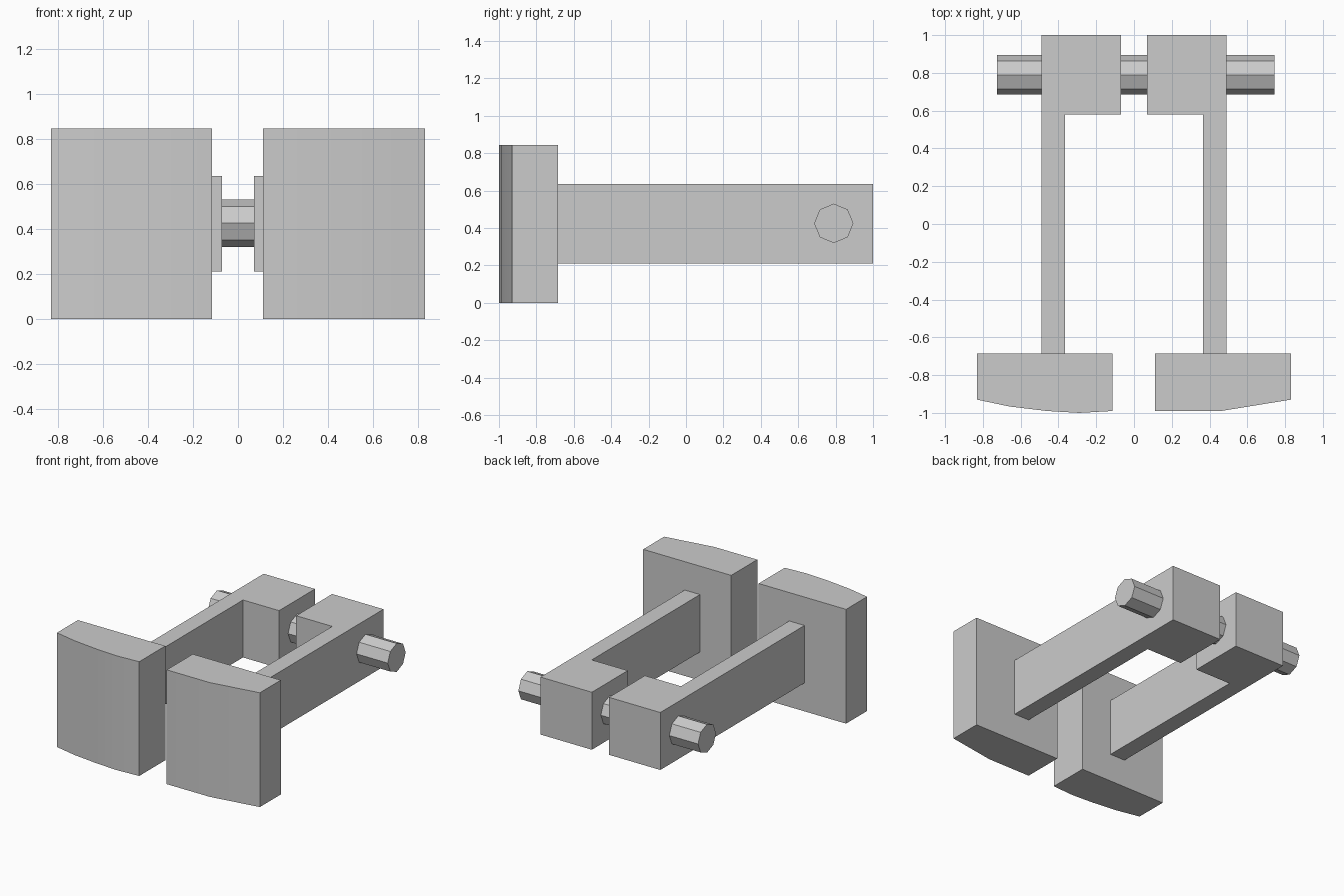
import bpy
import bmesh
import math

cube = bpy.data.objects.get("Cube")
if cube:
    bpy.data.objects.remove(cube, do_unlink=True)

# Single grey finish
grey = bpy.data.materials.new("grey")
grey.use_nodes = True
colour = (0.6, 0.6, 0.6, 1)
grey.diffuse_color = colour
grey.node_tree.nodes["Principled BSDF"].inputs["Base Color"].default_value = colour


def extrude_profile(name, outline, bottom, top, smooth=False):
    """Raise a plan outline (x, y) into a closed solid from bottom to top."""
    bm = bmesh.new()
    lower = [bm.verts.new((x, y, bottom)) for x, y in outline]
    upper = [bm.verts.new((x, y, top)) for x, y in outline]
    bm.faces.new(lower)
    bm.faces.new(upper)
    for i in range(len(outline)):
        bm.faces.new((lower[i - 1], lower[i], upper[i], upper[i - 1]))
    bmesh.ops.recalc_face_normals(bm, faces=bm.faces)
    mesh = bpy.data.meshes.new(name)
    bm.to_mesh(mesh)
    bm.free()
    mesh.materials.append(grey)
    obj = bpy.data.objects.new(name, mesh)
    bpy.context.collection.objects.link(obj)
    if smooth:
        bpy.ops.object.select_all(action="DESELECT")
        obj.select_set(True)
        bpy.context.view_layer.objects.active = obj
        bpy.ops.object.shade_smooth_by_angle(angle=math.radians(30))


# Foot pads with gently curved fronts
right_front = [(-0.83, -0.93), (-0.66, -0.966), (-0.46, -0.99), (-0.29, -1.0), (-0.115, -0.99)]
left_front = [(0.11, -0.99), (0.46, -0.99), (0.83, -0.93)]
for name, front in (("right_pad", right_front), ("left_pad", left_front)):
    back = [(front[-1][0], -0.685), (front[0][0], -0.685)]
    extrude_profile(name, front + back, 0, 0.845, smooth=True)

# Arms, each with an inward hinge block at the rear
arm = [(0.365, -0.685), (0.49, -0.685), (0.49, 1), (0.07, 1), (0.07, 0.58), (0.365, 0.58)]
for name, side in (("left_arm", 1), ("right_arm", -1)):
    extrude_profile(name, [(side * x, y) for x, y in arm], 0.21, 0.635)

# Octagonal rod through both hinge blocks
bpy.ops.mesh.primitive_cylinder_add(
    vertices=8, radius=0.105, depth=1.47,
    location=(0.01, 0.79, 0.425), rotation=(0, math.pi / 2, 0))
rod = bpy.context.object
rod.name = "hinge_rod"
rod.data.materials.append(grey)
